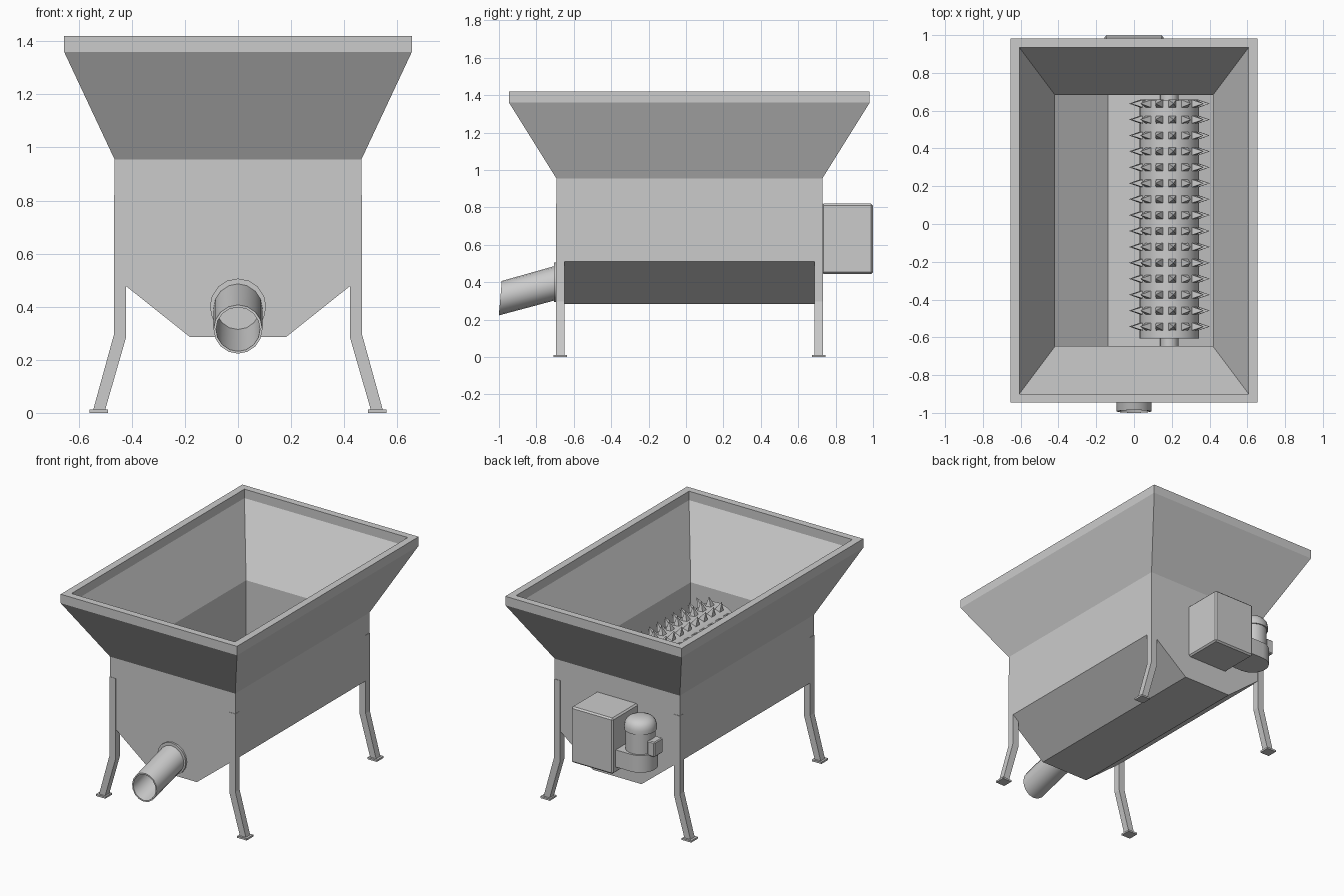
import bpy, bmesh, math
from mathutils import Matrix, Vector

if "Cube" in bpy.data.objects:
    bpy.data.objects.remove(bpy.data.objects["Cube"])

CY = 0.018  # centre of the trough along y


def make(name, bm, smooth=None):
    bmesh.ops.recalc_face_normals(bm, faces=bm.faces)
    me = bpy.data.meshes.new(name)
    bm.to_mesh(me)
    bm.free()
    ob = bpy.data.objects.new(name, me)
    bpy.context.collection.objects.link(ob)
    if smooth:
        bpy.ops.object.select_all(action='DESELECT')
        ob.select_set(True)
        bpy.context.view_layer.objects.active = ob
        bpy.ops.object.shade_smooth_by_angle(angle=math.radians(smooth))
    return ob


def loft(bm, rings, cap=True, closed=False):
    """Skin a list of point rings; cap the ends or close into a torus."""
    vs = [[bm.verts.new(p) for p in r] for r in rings]
    n = len(vs[0])
    pairs = list(zip(vs, vs[1:])) + ([(vs[-1], vs[0])] if closed else [])
    for a, b in pairs:
        for i in range(n):
            j = (i + 1) % n
            bm.faces.new((a[i], a[j], b[j], b[i]))
    if cap and not closed:
        bm.faces.new(vs[0])
        bm.faces.new(vs[-1])


def box(name, lo, hi, bevel=0.0):
    bm = bmesh.new()
    size = [h - l for l, h in zip(lo, hi)]
    mid = [(h + l) / 2 for l, h in zip(lo, hi)]
    bmesh.ops.create_cube(bm, size=1, matrix=Matrix.Translation(mid) @ Matrix.Diagonal((*size, 1)))
    if bevel:
        bmesh.ops.bevel(bm, geom=bm.edges[:], offset=bevel, segments=1, affect='EDGES')
    return make(name, bm)


def revolve_rings(profile, centre, n):
    """Rings around a vertical axis from (radius, z) pairs."""
    return [[(centre[0] + r * math.cos(2 * math.pi * i / n),
              centre[1] + r * math.sin(2 * math.pi * i / n), z) for i in range(n)]
            for r, z in profile]


# Hopper shell: outside from the floor up, over the rim, down the inside
levels = [(.18, .711, .285), (.465, .711, .512), (.465, .711, .955),
          (.655, .964, 1.36), (.655, .964, 1.42), (.607, .917, 1.42),
          (.607, .917, 1.36), (.418, .665, .955), (.418, .665, .533), (.137, .665, .311)]
bm = bmesh.new()
loft(bm, [[(-x, CY - y, z), (x, CY - y, z), (x, CY + y, z), (-x, CY + y, z)] for x, y, z in levels])
make("hopper", bm)

# Four kinked legs with foot plates
leg = [(.422, .82), (.467, .82), (.467, .296), (.547, .006), (.502, .006), (.422, .283)]
for end, y0 in (("front", -.695), ("back", .687)):
    for side, s in (("left", -1), ("right", 1)):
        bm = bmesh.new()
        loft(bm, [[(s * x, y, z) for x, z in leg] for y in (y0, y0 + .045)])
        make(f"{end}_{side}_leg", bm)
        xs = sorted((s * .49, s * .56))
        box(f"{end}_{side}_foot", (xs[0], y0 - .013, 0), (xs[1], y0 + .058, .012))

# Spiked roller with its shaft
RX, RZ = .187, .74
turn = Matrix.Rotation(math.pi / 2, 4, 'X')
for name, r, y0, y1, n in (("roller_drum", .158, -.605, .655, 32), ("roller_shaft", .048, -.66, .71, 20)):
    bm = bmesh.new()
    bmesh.ops.create_cone(bm, cap_ends=True, segments=n, radius1=r, radius2=r, depth=y1 - y0,
                          matrix=Matrix.Translation((RX, (y0 + y1) / 2, RZ)) @ turn)
    make(name, bm, 35)

bm = bmesh.new()
for row in range(15):
    for k in range(14):
        m = (Matrix.Translation((RX, -.543 + row * .0843, RZ))
             @ Matrix.Rotation(math.radians(6) + 2 * math.pi * k / 14, 4, 'Y')
             @ Matrix.Translation((0, 0, .184)) @ Matrix.Rotation(math.pi / 4, 4, 'Z'))
        bmesh.ops.create_cone(bm, cap_ends=True, segments=4, radius1=.03, radius2=0, depth=.064, matrix=m)
make("roller_spikes", bm)

# Discharge pipe: sloping hollow tube with a slanted mouth, plus wall flange
N = 16


def pipe_ring(r, y, z, tilt=0):
    a = [2 * math.pi * i / N for i in range(N)]
    return [(r * math.cos(t), y + tilt * math.sin(t), z + r * math.sin(t)) for t in a]


bm = bmesh.new()
loft(bm, [pipe_ring(.092, -.69, .398), pipe_ring(.092, -.9925, .315, .0075),
          pipe_ring(.083, -.9925, .315, .0075), pipe_ring(.083, -.69, .398)], closed=True)
make("discharge_pipe", bm, 35)
bm = bmesh.new()
loft(bm, [pipe_ring(.106, -.69, .4), pipe_ring(.106, -.706, .4),
          pipe_ring(.09, -.706, .396), pipe_ring(.09, -.69, .4)], closed=True)
make("pipe_flange", bm, 35)

# Gearbox housing on the back wall
box("gearbox", (-.155, .725, .445), (.155, 1.0, .82), .01)

# Upright motor beside the gearbox
MX, MY = -.266, .862
bm = bmesh.new()
loft(bm, revolve_rings([(.092, .58), (.092, .735), (.1, .735), (.1, .76), (.094, .785),
                        (.078, .805), (.05, .817), (.015, .82)], (MX, MY), 24))
make("motor", bm, 40)

# Rounded drive housing joining the motor to the gearbox
arc = [(MX + .106 * math.cos(t), MY + .106 * math.sin(t))
       for t in (math.pi / 2 + math.pi * i / 12 for i in range(13))]
outline = arc + [(-.15, MY - .106), (-.15, MY + .106)]
bm = bmesh.new()
loft(bm, [[(x, y, z) for x, y in outline] for z in (.485, .6)])
make("drive_housing", bm, 35)

# Motor terminal box
box("terminal_box", (MX - .135, MY - .045, .59), (MX - .08, MY + .045, .69), .006)
